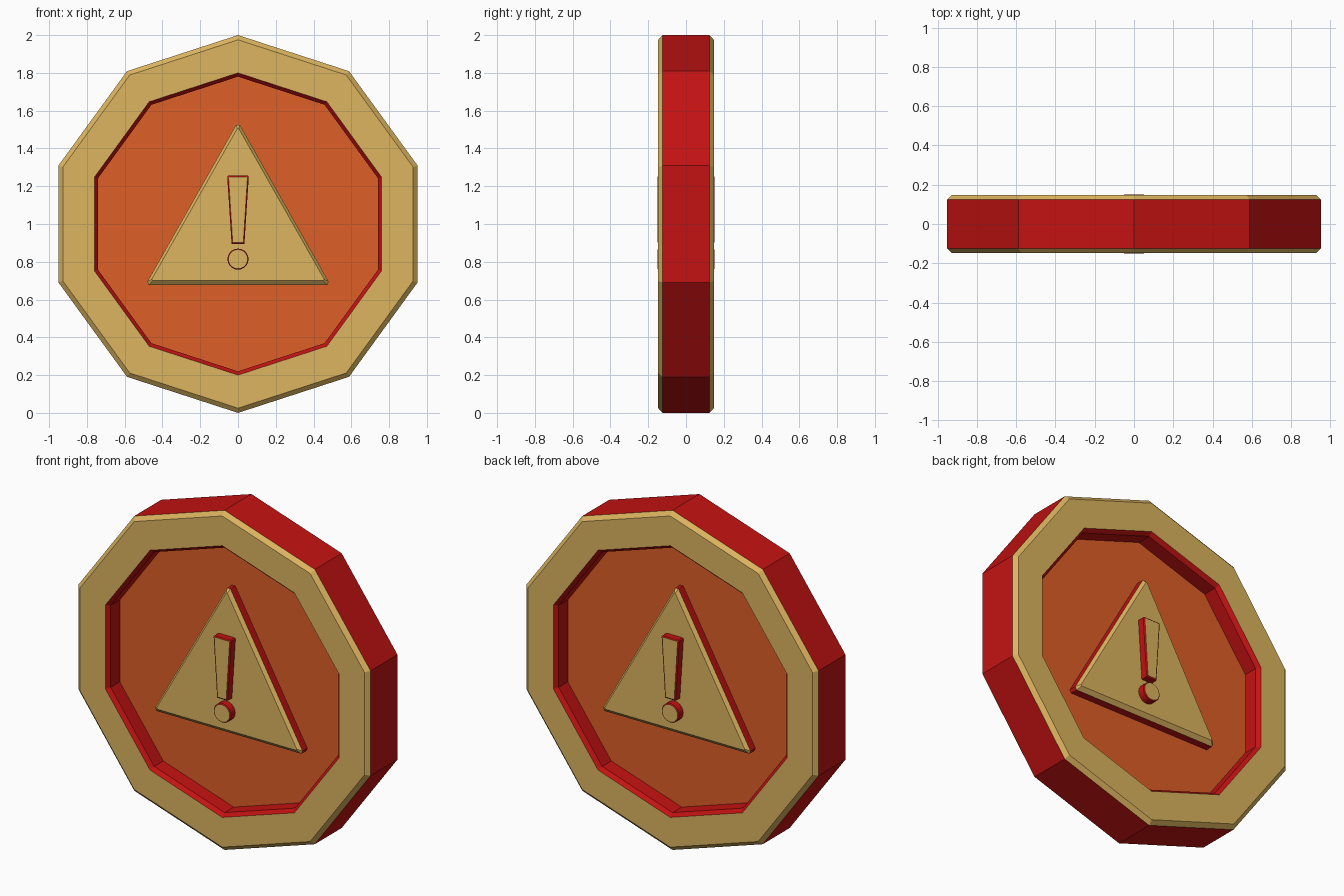
import bpy, bmesh, math

if "Cube" in bpy.data.objects:
    bpy.data.objects.remove(bpy.data.objects["Cube"])


def material(name, rgb):
    m = bpy.data.materials.new(name)
    m.diffuse_color = (*rgb, 1.0)
    m.use_nodes = True
    m.node_tree.nodes["Principled BSDF"].inputs["Base Color"].default_value = m.diffuse_color
    return m


MATS = [material("gold", (0.72, 0.46, 0.115)),
        material("red", (0.55, 0.006, 0.006)),
        material("orange", (0.73, 0.112, 0.02))]
GOLD, RED, ORANGE = range(3)


def loft(name, loops, bands, caps):
    """Skin a stack of (outline, y) loops; bands and caps hold colour indices."""
    bm = bmesh.new()
    rings = [[bm.verts.new((x, y, z)) for x, z in pts] for pts, y in loops]
    for a, b, mat in zip(rings, rings[1:], bands):
        n = len(a)
        for i in range(n):
            j = (i + 1) % n
            bm.faces.new((a[i], a[j], b[j], b[i])).material_index = mat
    for ring, mat in zip((rings[0], rings[-1]), caps):
        bm.faces.new(ring).material_index = mat
    bmesh.ops.recalc_face_normals(bm, faces=bm.faces[:])
    mesh = bpy.data.meshes.new(name)
    bm.to_mesh(mesh)
    bm.free()
    for m in MATS:
        mesh.materials.append(m)
    obj = bpy.data.objects.new(name, mesh)
    bpy.context.collection.objects.link(obj)
    return obj


def polygon(r, n, cz):
    return [(r * math.cos(math.pi / 2 + math.tau * i / n),
             cz + r * math.sin(math.pi / 2 + math.tau * i / n)) for i in range(n)]


def symmetric(right):
    """Close a right-hand outline (bottom to top) with its mirror image."""
    return right + [(-x, z) for x, z in reversed(right)]


# Ten-sided coin: recessed floor, inner lip, gold rim, red edge, then the same behind
half = [(0.78, -0.04), (0.78, -0.125), (0.80, -0.147), (0.975, -0.147), (1.0, -0.125)]
profile = half + [(r, -y) for r, y in reversed(half)]
half_bands = [RED, RED, GOLD, GOLD]
loft("coin_body", [(polygon(r, 10, 1.0), y) for r, y in profile],
     half_bands + [RED] + half_bands[::-1], (ORANGE, ORANGE))

# Raised emblem outlines
tri_outer = symmetric([(0.472, 0.677), (0.48, 0.695), (0.01, 1.525)])
tri_inner = symmetric([(0.452, 0.70), (0.456, 0.708), (0.004, 1.505)])
bar_outer = symmetric([(0.034, 0.895), (0.057, 1.25), (0.052, 1.256)])
bar_inner = symmetric([(0.028, 0.902), (0.05, 1.246), (0.046, 1.25)])

for side, s in (("front", -1), ("back", 1)):
    # Warning triangle with red base and gold bevelled top
    loft(side + "_triangle",
         [(tri_outer, s * 0.03), (tri_outer, s * 0.085), (tri_inner, s * 0.105)],
         [RED, GOLD], (RED, GOLD))
    # Exclamation bar and dot with red sides and gold tops
    loft(side + "_mark_bar",
         [(bar_outer, s * 0.095), (bar_outer, s * 0.145), (bar_inner, s * 0.15)],
         [RED, RED], (RED, GOLD))
    loft(side + "_mark_dot",
         [(polygon(0.056, 20, 0.814), s * 0.095), (polygon(0.056, 20, 0.814), s * 0.145),
          (polygon(0.051, 20, 0.814), s * 0.15)],
         [RED, RED], (RED, GOLD))
